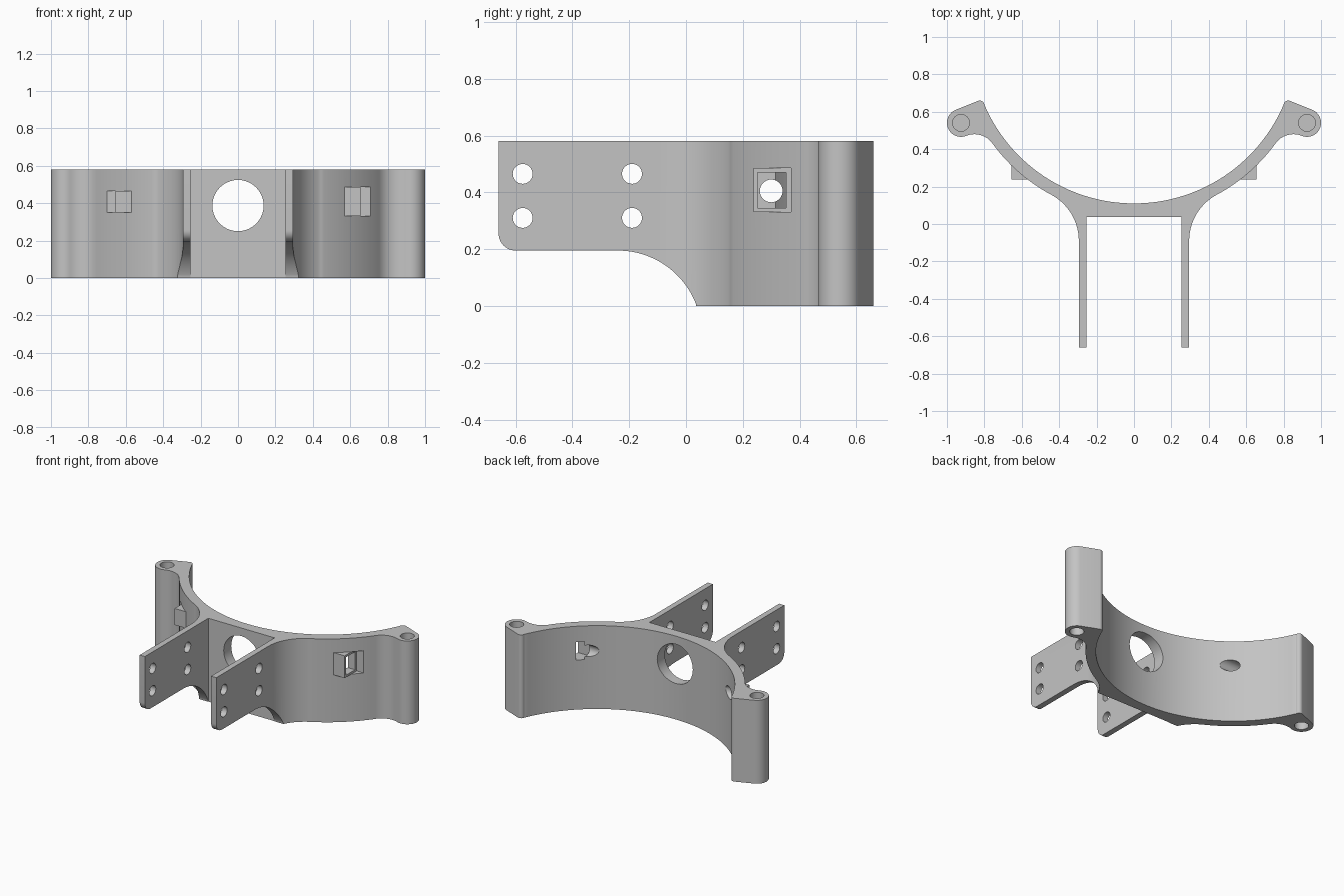
import bpy, bmesh
from math import cos, sin, radians

if "Cube" in bpy.data.objects:
    bpy.data.objects.remove(bpy.data.objects["Cube"], do_unlink=True)

HEIGHT = 0.58
grey = bpy.data.materials.new("plain grey")
grey.use_nodes = True
grey.diffuse_color = (0.55, 0.55, 0.55, 1)
grey.node_tree.nodes["Principled BSDF"].inputs["Base Color"].default_value = (0.55, 0.55, 0.55, 1)


def arc(cx, cy, r, start, end, n=16):
    """Points along an arc, angles in degrees."""
    angles = [radians(start + (end - start) * i / n) for i in range(n + 1)]
    return [(cx + r * cos(a), cy + r * sin(a)) for a in angles]


def prism(name, points, axis, lo, hi):
    """Extrude a closed outline along an axis."""
    place = {"x": lambda u, v, w: (w, u, v),
             "y": lambda u, v, w: (u, w, v),
             "z": lambda u, v, w: (u, v, w)}[axis]
    bm = bmesh.new()
    base = bm.faces.new([bm.verts.new(place(u, v, lo)) for u, v in points])
    top = bmesh.ops.extrude_face_region(bm, geom=[base])["geom"]
    bmesh.ops.translate(bm, vec=place(0, 0, hi - lo),
                        verts=[g for g in top if isinstance(g, bmesh.types.BMVert)])
    bmesh.ops.remove_doubles(bm, verts=bm.verts, dist=0.0005)
    bmesh.ops.recalc_face_normals(bm, faces=bm.faces)
    mesh = bpy.data.meshes.new(name)
    bm.to_mesh(mesh)
    bm.free()
    obj = bpy.data.objects.new(name, mesh)
    mesh.materials.append(grey)
    bpy.context.collection.objects.link(obj)
    return obj


def disc(u, v, r):
    return arc(u, v, r, 0, 360, 40)[:-1]


def rect(u0, u1, v0, v1):
    return [(u0, v0), (u1, v0), (u1, v1), (u0, v1)]


def combine(target, tool, operation="DIFFERENCE"):
    tool.hide_render = True
    mod = target.modifiers.new(tool.name, "BOOLEAN")
    mod.operation = operation
    mod.solver = "EXACT"
    mod.object = tool
    bpy.context.view_layer.objects.active = target
    bpy.ops.object.modifier_apply(modifier=mod.name)
    bpy.data.objects.remove(tool, do_unlink=True)


# Half outline of the bracket: arm, fillet, outer arc, ear, inner arc
half = [(0.255, 0.038), (0.255, -0.66), (0.295, -0.66)]
half += arc(0.575, -0.09, 0.28, 180, 118.3)
half += arc(0, 0.98, 0.935, -61.7, -36, 20)
half += arc(0.853, 0.36, 0.12, 144, 68.3)
half += arc(0.925, 0.541, 0.075, -111.7, 68, 24)
half += arc(0.825, 0.635, 0.025, 68, 180, 10)
half += arc(0, 0.98, 0.87, -23.6, -90, 40)
outline = half + [(-x, y) for x, y in reversed(half[:-1])]
bracket = prism("cradle_bracket", outline, "z", 0, HEIGHT)

# Screw seats on the outside of the cradle, the left one with a nut pocket
for side, y_end, z0, z1 in ((1, 0.37, 0.33, 0.485), (-1, 0.36, 0.35, 0.465)):
    def span(a, b):
        return (a, b) if side > 0 else (-b, -a)
    combine(bracket, prism("seat_block", rect(0.238, 0.315, z0, z1), "x", *span(0.567, 0.66)), "UNION")
    combine(bracket, prism("seat_recess", rect(0.2, y_end, z0, z1), "x", *span(0.655, 0.8)))
    if side > 0:
        combine(bracket, prism("nut_pocket", rect(0.252, 0.352, 0.345, 0.47), "x", 0.56, 0.7))
    combine(bracket, prism("screw_hole", disc(0.3, 0.405, 0.04), "x", *span(0.4, 0.8)))

# Underside of the arms, with a rounded tip and a curved root
under = [(-0.8, -0.2), (-0.8, 0.255)]
under += arc(-0.6, 0.255, 0.06, 180, 270, 10)
under += arc(-0.24, -0.1, 0.295, 90, 21, 24)
under += [(0.035, -0.2)]
combine(bracket, prism("arm_underside", under, "x", -0.6, 0.6))

# Bolt holes through both arms
for y in (-0.575, -0.19):
    for z in (0.31, 0.465):
        combine(bracket, prism("arm_hole", disc(y, z, 0.035), "x", -0.5, 0.5))

# Large opening through the web
combine(bracket, prism("web_opening", disc(0, 0.387, 0.137), "y", -0.1, 0.3))

# Blind holes in the top and bottom of the ears
for x in (-0.925, 0.925):
    for z0, z1 in ((-0.1, 0.2), (HEIGHT - 0.2, HEIGHT + 0.1)):
        combine(bracket, prism("ear_hole", disc(x, 0.541, 0.045), "z", z0, z1))

bpy.ops.object.select_all(action="DESELECT")
bracket.select_set(True)
bpy.context.view_layer.objects.active = bracket
bpy.ops.object.shade_smooth_by_angle(angle=radians(30))
